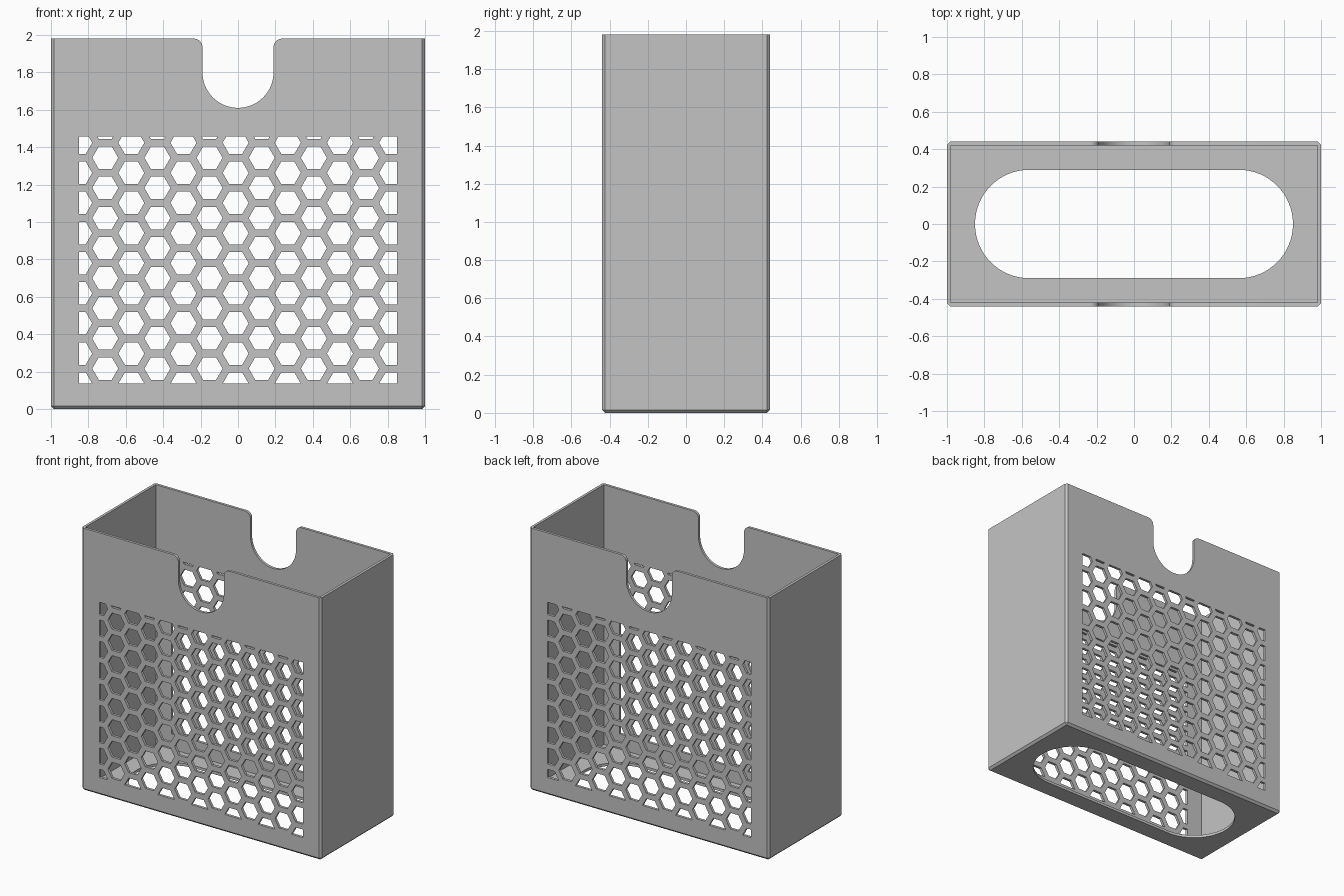
import bpy
import bmesh
from math import sin, cos, pi, sqrt
from mathutils import Vector

if "Cube" in bpy.data.objects:
    bpy.data.objects.remove(bpy.data.objects["Cube"], do_unlink=True)

# Main dimensions
HX, HY, HEIGHT = 1.0, 0.44, 1.98
WALL, CHAMFER = 0.02, 0.016

grey = bpy.data.materials.new("plain grey")
grey.use_nodes = True
colour = (0.55, 0.55, 0.55, 1)
grey.diffuse_color = colour
grey.node_tree.nodes["Principled BSDF"].inputs["Base Color"].default_value = colour


def to_object(name, bm):
    bmesh.ops.recalc_face_normals(bm, faces=bm.faces[:])
    mesh = bpy.data.meshes.new(name)
    bm.to_mesh(mesh)
    bm.free()
    mesh.materials.append(grey)
    obj = bpy.data.objects.new(name, mesh)
    bpy.context.collection.objects.link(obj)
    return obj


def box(name, hx, hy, z0, z1, chamfer=0):
    bm = bmesh.new()
    bmesh.ops.create_cube(bm, size=1)
    for v in bm.verts:
        v.co = (v.co.x * 2 * hx, v.co.y * 2 * hy, z0 if v.co.z < 0 else z1)
    if chamfer:
        # Every edge except the open top rim
        edges = [e for e in bm.edges if min(v.co.z for v in e.verts) < z1 - 0.01]
        bmesh.ops.bevel(bm, geom=edges, offset=chamfer, segments=1, affect='EDGES')
    return to_object(name, bm)


def prism(name, outlines, place, sweep, clips=()):
    """Extrude flat outlines, trimmed by (point, outward normal) planes."""
    bm = bmesh.new()
    for outline in outlines:
        bm.faces.new([bm.verts.new(place(a, b)) for a, b in outline])
    for point, normal in clips:
        bmesh.ops.bisect_plane(bm, geom=bm.verts[:] + bm.edges[:] + bm.faces[:],
                               plane_co=point, plane_no=normal, clear_outer=True)
    made = bmesh.ops.extrude_face_region(bm, geom=bm.faces[:], use_keep_orig=True)
    moved = [g for g in made["geom"] if isinstance(g, bmesh.types.BMVert)]
    bmesh.ops.translate(bm, verts=moved, vec=Vector(sweep))
    return to_object(name, bm)


def arc(cx, cy, r, start, end, steps):
    turn = (end - start) / steps
    return [(cx + r * cos(start + i * turn), cy + r * sin(start + i * turn))
            for i in range(steps + 1)]


def upright(a, b):
    return (a, -0.7, b)


# Box shell and the hollow inside it
holder = box("holder_box", HX, HY, 0, HEIGHT, CHAMFER)
hollow = box("hollow_cutter", HX - WALL, HY - WALL, WALL, HEIGHT + 0.2)

# Honeycomb openings, trimmed to a rectangle, through front and back
PITCH, RADIUS = 0.161, 0.0695
hexes = []
for col in range(-7, 8):
    for row in range(-1, 10):
        cx = -0.0125 + col * PITCH * sqrt(3) / 2
        cz = 0.216 + (row - (0.5 if col % 2 == 0 else 0)) * PITCH
        if abs(cx) < 0.9 and 0.08 < cz < 1.51:
            hexes.append(arc(cx, cz, RADIUS, 0, 5 * pi / 3, 5))
window = [((-0.85, 0, 0), (-1, 0, 0)), ((0.85, 0, 0), (1, 0, 0)),
          ((0, 0, 0.135), (0, 0, -1)), ((0, 0, 1.457), (0, 0, 1))]
honeycomb = prism("honeycomb_cutter", hexes, upright, (0, 1.4, 0), window)

# Rounded finger notch in both top rims
NOTCH, LIP = 0.19, 0.045
edge, shoulder = NOTCH + LIP, HEIGHT - LIP
outline = ([(-edge, HEIGHT + 0.1)]
           + arc(-edge, shoulder, LIP, pi / 2, 0, 8)
           + arc(0, 1.8, NOTCH, pi, 2 * pi, 40)
           + arc(edge, shoulder, LIP, pi, pi / 2, 8)
           + [(edge, HEIGHT + 0.1)])
notch = prism("notch_cutter", [outline], upright, (0, 1.4, 0))

# Long rounded slot in the floor
END, MID = 0.29, 0.56
slot_outline = (arc(MID, 0, END, -pi / 2, pi / 2, 32)
                + arc(-MID, 0, END, pi / 2, 3 * pi / 2, 32))
slot = prism("slot_cutter", [slot_outline], lambda a, b: (a, b, -0.1), (0, 0, 0.2))

# Cut everything out of the box
bpy.ops.object.select_all(action='DESELECT')
bpy.context.view_layer.objects.active = holder
holder.select_set(True)
for cutter in (hollow, slot, notch, honeycomb):
    mod = holder.modifiers.new(cutter.name, 'BOOLEAN')
    mod.operation = 'DIFFERENCE'
    mod.solver = 'EXACT'
    mod.object = cutter
    bpy.ops.object.modifier_apply(modifier=mod.name)
    bpy.data.objects.remove(cutter, do_unlink=True)

bpy.ops.object.shade_smooth_by_angle(angle=pi / 6)
